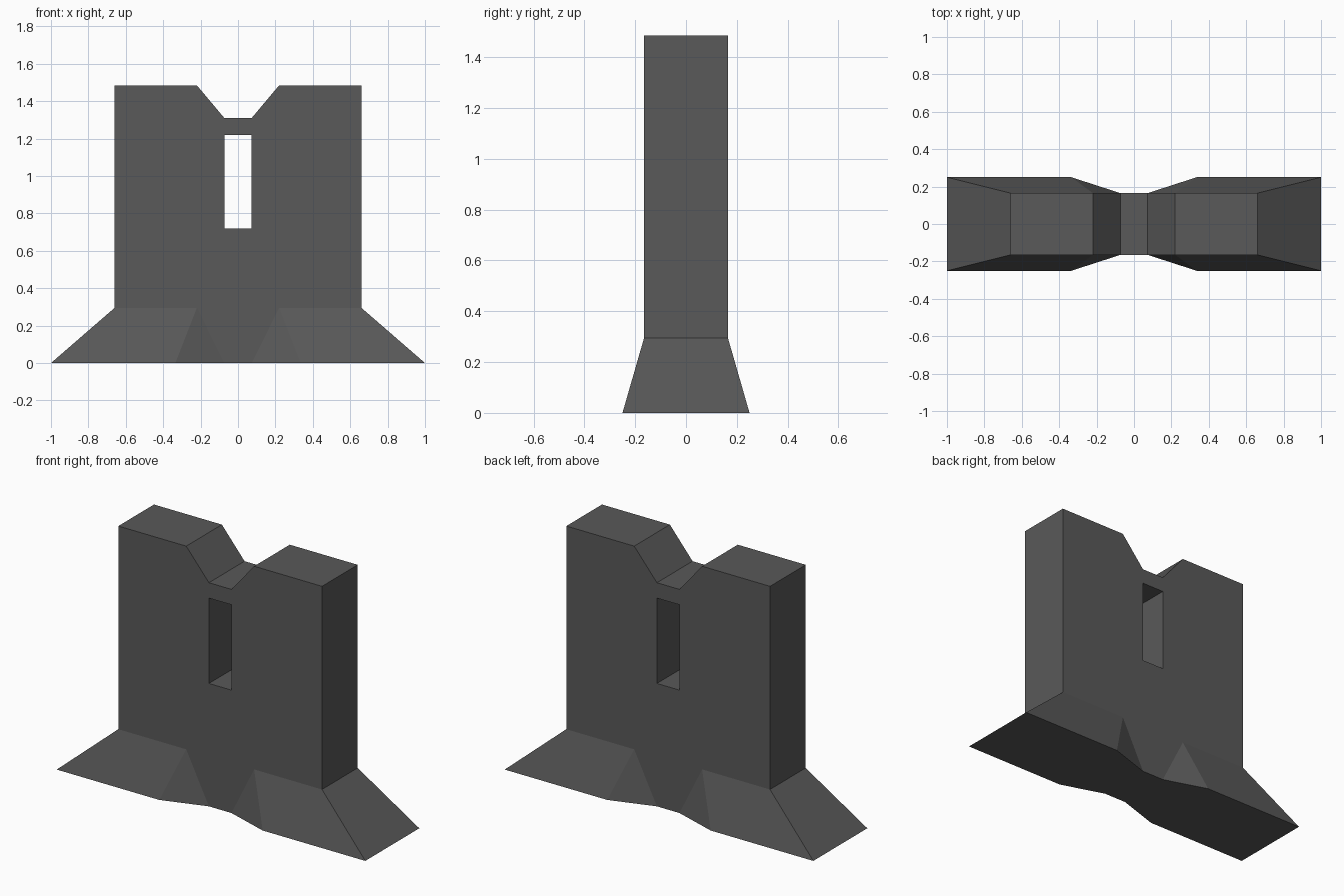
import bpy, bmesh

if "Cube" in bpy.data.objects:
    bpy.data.objects.remove(bpy.data.objects["Cube"])

stone = bpy.data.materials.new("dark_grey_concrete")
stone.diffuse_color = (0.1, 0.1, 0.1, 1)
stone.use_nodes = True
stone.node_tree.nodes["Principled BSDF"].inputs["Base Color"].default_value = stone.diffuse_color

T, B = 0.165, 0.25              # half thickness of the wall / of the footing
SLOT, NOTCH, SIDE, END = 0.073, 0.22, 0.66, 1.0
FOOT, SILL, HEAD, DIP, TOP = 0.295, 0.72, 1.22, 1.31, 1.485

bm = bmesh.new()


def face(*pts):
    return bm.faces.new([bm.verts.new(p) for p in pts])


def front(*pts):
    """Flat panel on the front of the wall, from (x, z) points."""
    face(*[(x, -T, z) for x, z in pts])


def across(*pts):
    """Strips running from the front of the wall to its middle plane."""
    for (x0, z0), (x1, z1) in zip(pts, pts[1:]):
        face((x0, -T, z0), (x1, -T, z1), (x1, 0, z1), (x0, 0, z0))


# One quarter of the wall: front panels around the slot
front((0, 0), (SLOT, 0), (SLOT, SILL), (0, SILL))
front((SLOT, 0), (NOTCH, FOOT), (SIDE, FOOT), (SIDE, TOP),
      (NOTCH, TOP), (SLOT, DIP), (SLOT, HEAD), (SLOT, SILL))
front((0, HEAD), (SLOT, HEAD), (SLOT, DIP), (0, DIP))

# Outer end, top and notch, then the inside of the slot
across((SIDE, FOOT), (SIDE, TOP), (NOTCH, TOP), (SLOT, DIP), (0, DIP))
across((0, SILL), (SLOT, SILL), (SLOT, HEAD), (0, HEAD))

# Flared footing: front slope, inner cheek, end slope and underside
toe = (0.335, -B, 0)
face((NOTCH, -T, FOOT), toe, (END, -B, 0), (SIDE, -T, FOOT))
face((SLOT, -T, 0), toe, (NOTCH, -T, FOOT))
face((SIDE, -T, FOOT), (END, -B, 0), (END, 0, 0), (SIDE, 0, FOOT))
face((0, -T, 0), (0, 0, 0), (END, 0, 0), (END, -B, 0), toe, (SLOT, -T, 0))

# Mirror the quarter in x, then in y, and weld it into one closed solid
for axis in (0, 1):
    geom = bmesh.ops.duplicate(bm, geom=bm.verts[:] + bm.edges[:] + bm.faces[:])["geom"]
    for v in geom:
        if isinstance(v, bmesh.types.BMVert):
            v.co[axis] *= -1
bmesh.ops.remove_doubles(bm, verts=bm.verts[:], dist=0.0005)
bmesh.ops.recalc_face_normals(bm, faces=bm.faces[:])
bmesh.ops.dissolve_limit(bm, angle_limit=0.01, verts=bm.verts[:], edges=bm.edges[:])
bmesh.ops.triangulate(bm, faces=[f for f in bm.faces if len(f.verts) > 4])

mesh = bpy.data.meshes.new("notched_wall")
bm.to_mesh(mesh)
bm.free()
mesh.materials.append(stone)
bpy.context.collection.objects.link(bpy.data.objects.new("notched_wall", mesh))
